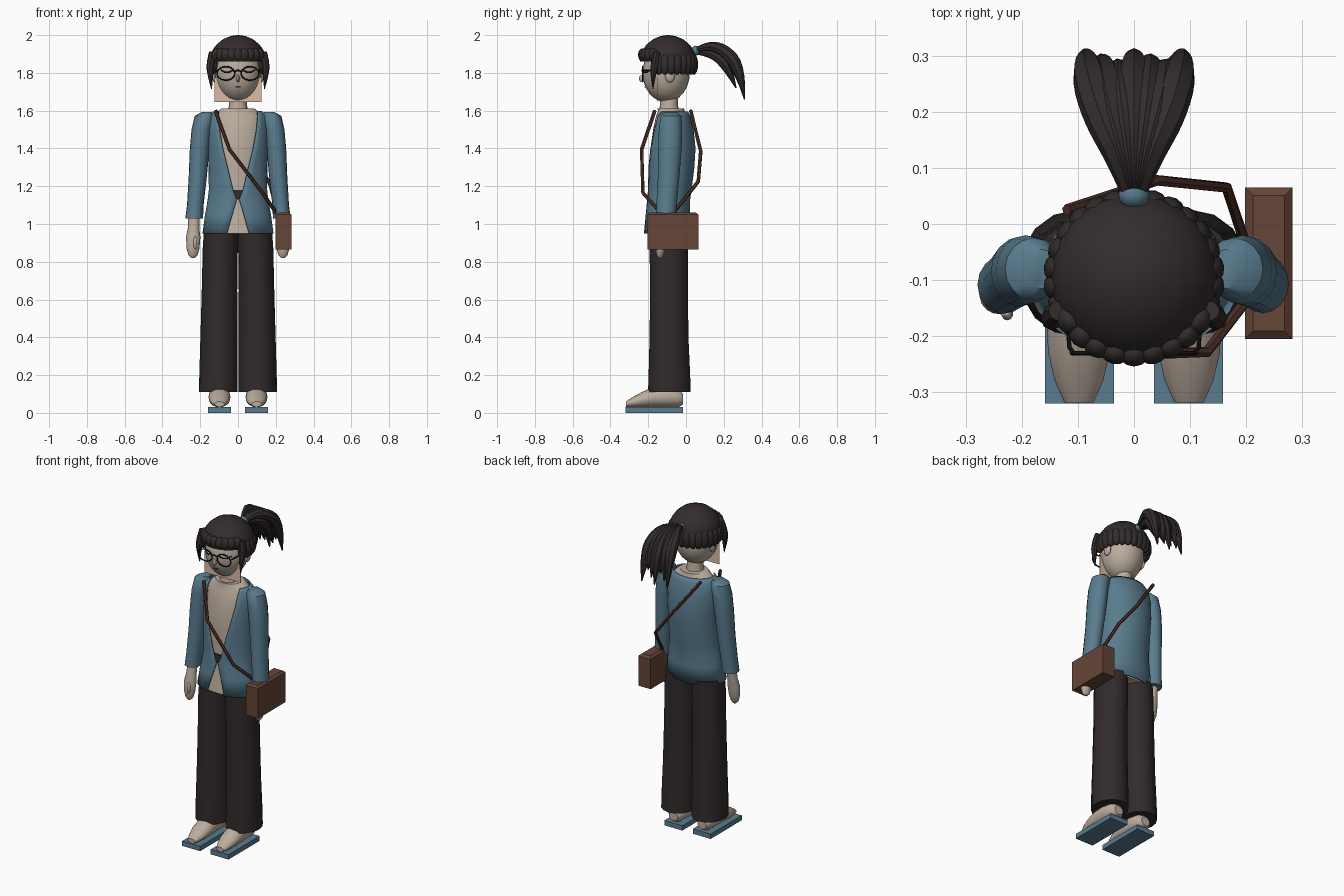
import bpy, bmesh
from math import sin, cos, pi, asin, sqrt, radians
from mathutils import Vector

if "Cube" in bpy.data.objects:
    bpy.data.objects.remove(bpy.data.objects["Cube"])


def material(name, r, g, b):
    m = bpy.data.materials.new(name)
    m.use_nodes = True
    m.diffuse_color = (r, g, b, 1)
    m.node_tree.nodes["Principled BSDF"].inputs["Base Color"].default_value = (r, g, b, 1)
    return m


SKIN = material("skin", .50, .42, .345)
BLUSH = material("light_skin", .70, .50, .38)
HAIR = material("dark_hair", .033, .025, .025)
CLOTH = material("blue_cloth", .10, .20, .27)
TROUSER = material("dark_trousers", .031, .023, .023)
LEATHER = material("brown_leather", .13, .058, .038)
STRAP = material("dark_leather", .08, .032, .022)
BLACK = material("black_frame", .012, .010, .010)
SIDES = (("left", 1), ("right", -1))


def smooth(ob, angle=40):
    bpy.ops.object.select_all(action='DESELECT')
    ob.select_set(True)
    bpy.context.view_layer.objects.active = ob
    bpy.ops.object.shade_smooth_by_angle(angle=radians(angle))


def finish(name, bm, mat, soft=True):
    bmesh.ops.recalc_face_normals(bm, faces=bm.faces[:])
    me = bpy.data.meshes.new(name)
    bm.to_mesh(me)
    bm.free()
    me.materials.append(mat)
    ob = bpy.data.objects.new(name, me)
    bpy.context.collection.objects.link(ob)
    if soft:
        smooth(ob)
    return ob


def loft(name, rings, mat, closed=True):
    """Skin a list of equal point rings; closed rings get end caps."""
    bm = bmesh.new()
    rows = [[bm.verts.new(p) for p in ring] for ring in rings]
    n = len(rows[0])
    for a, b in zip(rows, rows[1:]):
        for i in range(n if closed else n - 1):
            j = (i + 1) % n
            bm.faces.new((a[i], a[j], b[j], b[i]))
    if closed:
        bm.faces.new(rows[0])
        bm.faces.new(rows[-1])
    return finish(name, bm, mat)


def oval(z, cx, cy, rx, ry, n=16, gap=0):
    """Horizontal ellipse, starting at the front, open by a half angle gap."""
    steps = n - 1 if gap else n
    turns = [gap + (2 * pi - 2 * gap) * i / steps for i in range(n)]
    return [(cx + rx * sin(t), cy - ry * cos(t), z) for t in turns]


def ball(name, centre, radii, mat, turn=0, seg=16):
    bm = bmesh.new()
    bmesh.ops.create_uvsphere(bm, u_segments=seg, v_segments=seg // 2 + 2, radius=1)
    bmesh.ops.scale(bm, vec=radii, verts=bm.verts)
    ob = finish(name, bm, mat)
    ob.location = centre
    ob.rotation_euler.z = turn
    return ob


def box(name, lo, hi, mat):
    bm = bmesh.new()
    bmesh.ops.create_cube(bm, size=1)
    lo, hi = Vector(lo), Vector(hi)
    bmesh.ops.scale(bm, vec=hi - lo, verts=bm.verts)
    bmesh.ops.translate(bm, vec=(lo + hi) / 2, verts=bm.verts)
    return finish(name, bm, mat, False)


def tube(name, points, width, mat, taper=None, curved=False, loop=False, res=2):
    cu = bpy.data.curves.new(name, 'CURVE')
    cu.dimensions = '3D'
    cu.bevel_depth = width
    cu.bevel_resolution = res
    cu.use_fill_caps = True
    sp = cu.splines.new('NURBS' if curved else 'POLY')
    sp.points.add(len(points) - 1)
    for i, p in enumerate(points):
        sp.points[i].co = (*p, 1)
        sp.points[i].radius = taper[i] if taper else 1
    sp.use_cyclic_u = loop
    if curved:
        sp.order_u = 3
        sp.use_endpoint_u = True
        sp.resolution_u = 4
    cu.materials.append(mat)
    ob = bpy.data.objects.new(name, cu)
    bpy.context.collection.objects.link(ob)
    bpy.ops.object.select_all(action='DESELECT')
    ob.select_set(True)
    bpy.context.view_layer.objects.active = ob
    bpy.ops.object.convert(target='MESH')
    smooth(bpy.context.object)
    return bpy.context.object


# Torso levels: height, half width, front y, back y, half width of the jacket opening
BODY = [(.95, .185, -.226, .02, .058), (1.05, .172, -.212, .018, .03),
        (1.13, .158, -.203, .02, .006), (1.18, .152, -.2, .027, .026),
        (1.3, .153, -.204, .042, .055), (1.4, .157, -.204, .048, .08),
        (1.5, .158, -.19, .038, .098), (1.57, .15, -.175, .02, .104),
        (1.595, .125, -.165, .008, .102)]


def body_ring(level, inset, opened=False):
    z, rx, front, back, w = level
    gap = asin(w / rx) if opened else 0
    return oval(z, 0, (front + back) / 2, rx - inset, (back - front) / 2 - inset, 28, gap)


jacket = loft("jacket", [body_ring(b, 0, True) for b in BODY], CLOTH, closed=False)
mod = jacket.modifiers.new("thickness", 'SOLIDIFY')
mod.thickness = .006
mod.offset = 0
loft("torso", [body_ring(b, .016) for b in BODY] + [oval(1.612, 0, -.08, .085, .07, 28)], SKIN)
loft("waistband", [body_ring(b, .008) for b in BODY[2:4]], TROUSER)
loft("neck", [oval(z, 0, -.09, r, r) for z, r in ((1.59, .056), (1.63, .047), (1.72, .047))], SKIN)

# Limbs, with sections as height, centre x, centre y, half width, half depth
SLEEVE = [(1.592, .165, -.08, .028, .035), (1.572, .178, -.08, .052, .055),
          (1.5, .193, -.082, .053, .062), (1.4, .203, -.085, .052, .062),
          (1.25, .213, -.092, .048, .057), (1.1, .226, -.103, .044, .054),
          (1.03, .232, -.108, .047, .052)]
HAND = [(1.06, .232, -.11, .03, .03), (.98, .235, -.12, .03, .028),
        (.93, .237, -.13, .038, .03), (.87, .238, -.135, .034, .026),
        (.835, .238, -.138, .024, .018), (.82, .238, -.138, .01, .008)]
LEG = [(.97, .09, -.09, .09, .1), (.87, .094, -.091, .093, .102),
       (.65, .098, -.09, .094, .1), (.4, .101, -.09, .098, .103),
       (.2, .104, -.088, .101, .11), (.11, .104, -.088, .102, .113)]
# Foot sections run along y: y, half width, bottom, top
FOOT = [(-.015, .03, .045, .1), (-.04, .05, .03, .13), (-.1, .057, .03, .145),
        (-.17, .058, .03, .138), (-.23, .055, .03, .112), (-.28, .043, .03, .085),
        (-.318, .026, .032, .06)]
for side, s in SIDES:
    for part, sections, mat in (("sleeve", SLEEVE, CLOTH), ("hand", HAND, SKIN), ("trouser_leg", LEG, TROUSER)):
        loft(f"{side}_{part}", [oval(z, s * x, y, rx, ry) for z, x, y, rx, ry in sections], mat)
    ball(f"{side}_thumb", (s * .226, -.16, .9), (.011, .012, .035), SKIN, seg=10)
    loft(f"{side}_foot", [[(s * .098 + w * cos(t), y, (lo + hi) / 2 + (hi - lo) / 2 * sin(t))
                           for t in (2 * pi * i / 16 for i in range(16))]
                          for y, w, lo, hi in FOOT], SKIN)
    ball(f"{side}_ankle", (s * .1, -.085, .12), (.045, .05, .08), SKIN)
    box(f"{side}_slipper", (s * .0975 - .0615, -.32, 0), (s * .0975 + .0615, -.015, .03), CLOTH)

# Head and face
HC, HR = (0, -.105, 1.8), (.123, .125, .155)
ball("head", HC, HR, SKIN, seg=28)
box("face_plate", (-.125, -.152, 1.645), (.125, -.148, 1.775), BLUSH)
ball("nose", (0, -.23, 1.77), (.01, .02, .02), SKIN, seg=10)


def face(x, z):
    """Point on the front of the head."""
    k = 1 - (x / HR[0]) ** 2 - ((z - HC[2]) / HR[2]) ** 2
    return (x, HC[1] - HR[1] * sqrt(k) - .002, z)


for side, s in SIDES:
    ball(f"{side}_ear", (s * .124, -.085, 1.785), (.014, .026, .036), SKIN)
    rim = [(s * .064 + .047 * cos(t), -.23, 1.797 + .036 * sin(t))
           for t in (2 * pi * i / 20 for i in range(20))]
    tube(f"{side}_glasses_rim", rim, .004, BLACK, loop=True)
    tube(f"{side}_glasses_arm", [(s * .108, -.23, 1.81), (s * .115, -.22, 1.815), (s * .126, -.09, 1.815)],
         .004, BLACK)
    tube(f"{side}_closed_eye", [face(s * x, z) for x, z in ((.03, 1.812), (.05, 1.803), (.07, 1.803), (.09, 1.815))],
         .004, BLACK)
tube("glasses_bridge", [(-.018, -.23, 1.808), (0, -.233, 1.814), (.018, -.23, 1.808)], .004, BLACK)
tube("mouth", [face(x, 1.725) for x in (-.014, 0, .014)], .003, STRAP)

# Hair: smooth cap with a ring of rounded locks, shorter over the forehead
CAP = [(2, .008), (1.995, .04), (1.978, .08), (1.95, .114), (1.92, .135), (1.89, .147), (1.86, .148)]
loft("hair_cap", [oval(z, 0, -.095, r, r, 32) for z, r in CAP], HAIR)
COUNT = 26
for i in range(COUNT):
    t = 2 * pi * i / COUNT
    fringe = cos(t) > .5
    z, tall = (1.895, .035) if fringe else (1.845, .055)
    ball(f"{'fringe' if fringe else 'hair'}_lock_{i + 1}", (.139 * sin(t), -.095 - .136 * cos(t), z),
         (.027, .023, tall), HAIR, t, 12)
for side, s in SIDES:
    tube(f"{side}_side_lock", [(s * .135, -.155, 1.91), (s * .147, -.165, 1.85), (s * .147, -.175, 1.79),
                               (s * .14, -.175, 1.715)], .02, HAIR, (.9, 1.1, .8, .1), True)

# Ponytail strands fan out from the hair tie
ball("hair_tie", (0, .052, 1.918), (.028, .025, .026), CLOTH)
for i in range(7):
    f = (i - 3) / 3
    x, low = .083 * f, .035 * (i % 3)
    tube(f"ponytail_strand_{i + 1}",
         [(.01 * f, .06, 1.922), (x * .3, .115, 1.945), (x * .75, .2, 1.925), (x, .285 - low * .2, 1.83),
          (x * 1.05, .31 - low * .3, 1.66 + low)], .034, HAIR, (.45, .7, 1, 1, .1), True)
    if i % 2:
        tube(f"ponytail_under_strand_{i + 1}",
             [(0, .06, 1.91), (x * .4, .13, 1.91), (x * .8, .21, 1.86), (x * .9, .265, 1.72)],
             .034, HAIR, (.4, .75, 1, .1), True)

# Bag with a bevelled lid and two strap runs
bag = bmesh.new()
bmesh.ops.create_cube(bag, size=1)
bmesh.ops.scale(bag, vec=(.085, .27, .185), verts=bag.verts)
bmesh.ops.translate(bag, vec=(.24, -.07, .9575), verts=bag.verts)
top = [f for f in bag.faces if f.normal.z > .9]
bmesh.ops.inset_region(bag, faces=top, thickness=.02)
bmesh.ops.translate(bag, vec=(0, 0, .012), verts=top[0].verts)
finish("bag", bag, LEATHER, False)
tube("strap_front", [(-.12, -.165, 1.6), (-.045, -.235, 1.395), (.13, -.228, 1.165), (.205, -.13, 1.055)],
     .01, STRAP, res=1)
tube("strap_back", [(-.12, .025, 1.6), (.04, .078, 1.385), (.165, .065, 1.225), (.21, -.07, 1.055)],
     .01, STRAP, res=1)
